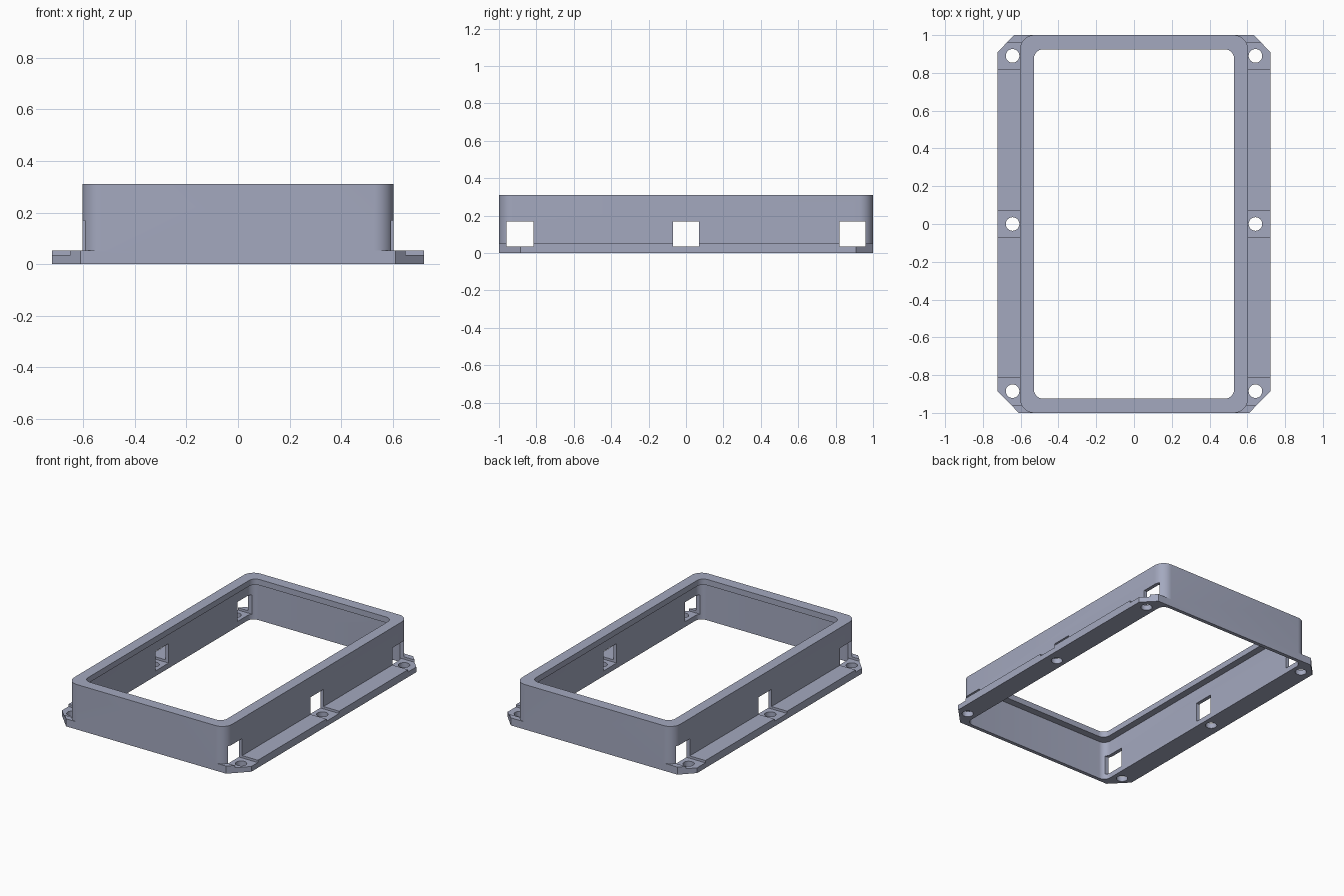
import bpy, bmesh, math

if "Cube" in bpy.data.objects:
    bpy.data.objects.remove(bpy.data.objects["Cube"])

grey = bpy.data.materials.new("blue grey")
grey.diffuse_color = (0.37, 0.395, 0.52, 1)
grey.use_nodes = True
grey.node_tree.nodes["Principled BSDF"].inputs["Base Color"].default_value = grey.diffuse_color


def prism(name, pts, z0, z1):
    """Extrude a closed outline from z0 to z1."""
    bm = bmesh.new()
    f = bm.faces.new([bm.verts.new((x, y, z0)) for x, y in pts])
    r = bmesh.ops.extrude_face_region(bm, geom=[f])
    bmesh.ops.translate(bm, vec=(0, 0, z1 - z0),
                        verts=[v for v in r["geom"] if isinstance(v, bmesh.types.BMVert)])
    bmesh.ops.recalc_face_normals(bm, faces=bm.faces)
    me = bpy.data.meshes.new(name)
    bm.to_mesh(me)
    bm.free()
    me.materials.append(grey)
    ob = bpy.data.objects.new(name, me)
    bpy.context.collection.objects.link(ob)
    return ob


def rounded(hx, hy, r, n=10):
    pts = []
    for i, (sx, sy) in enumerate([(1, 1), (-1, 1), (-1, -1), (1, -1)]):
        for k in range(n + 1):
            a = math.pi / 2 * (i + k / n)
            pts.append((sx * (hx - r) + r * math.cos(a), sy * (hy - r) + r * math.sin(a)))
    return pts


def circle(x, y, r, n=32):
    return [(x + r * math.cos(2 * math.pi * k / n), y + r * math.sin(2 * math.pi * k / n))
            for k in range(n)]


def box(x0, x1, y0, y1):
    return [(x0, y0), (x1, y0), (x1, y1), (x0, y1)]


# Rounded housing and chamfered mounting flange
frame = prism("bezel_frame", rounded(0.603, 1.0, 0.075), 0, 0.31)
half = [(0.61, -1), (0.722, -0.885), (0.722, 0.91), (0.635, 1)]
flange = prism("mounting_flange", half + [(-x, y) for x, y in reversed(half)], 0, 0.052)

# Hollow interior below the lip, then the opening through the lip
cutters = [prism("cavity_cutter", rounded(0.578, 0.975, 0.05), -0.1, 0.27),
           prism("opening_cutter", rounded(0.53, 0.925, 0.05), 0.2, 0.4)]

# Side windows with flange recesses, and screw holes
for s in (-1, 1):
    for y0, y1, hole in ((-0.96, -0.815, -0.885), (-0.07, 0.07, 0), (0.82, 0.96, 0.89)):
        a, b = sorted((s * 0.5, s * 0.8))
        cutters.append(prism("window_cutter", box(a, b, y0, y1), 0.036, 0.17))
        cutters.append(prism("screw_hole_cutter", circle(s * 0.643, hole, 0.036), -0.1, 0.1))

for ob, op in [(flange, "UNION")] + [(c, "DIFFERENCE") for c in cutters]:
    m = frame.modifiers.new(op.lower(), "BOOLEAN")
    m.operation, m.object, m.solver = op, ob, "EXACT"

# Bake the result and remove helpers
bpy.context.view_layer.update()
dg = bpy.context.evaluated_depsgraph_get()
frame_mesh = bpy.data.meshes.new_from_object(frame.evaluated_get(dg))
frame.modifiers.clear()
frame.data = frame_mesh
for ob in [flange] + cutters:
    bpy.data.objects.remove(ob)

bpy.ops.object.select_all(action="DESELECT")
frame.select_set(True)
bpy.context.view_layer.objects.active = frame
bpy.ops.object.shade_smooth_by_angle(angle=math.radians(30))
